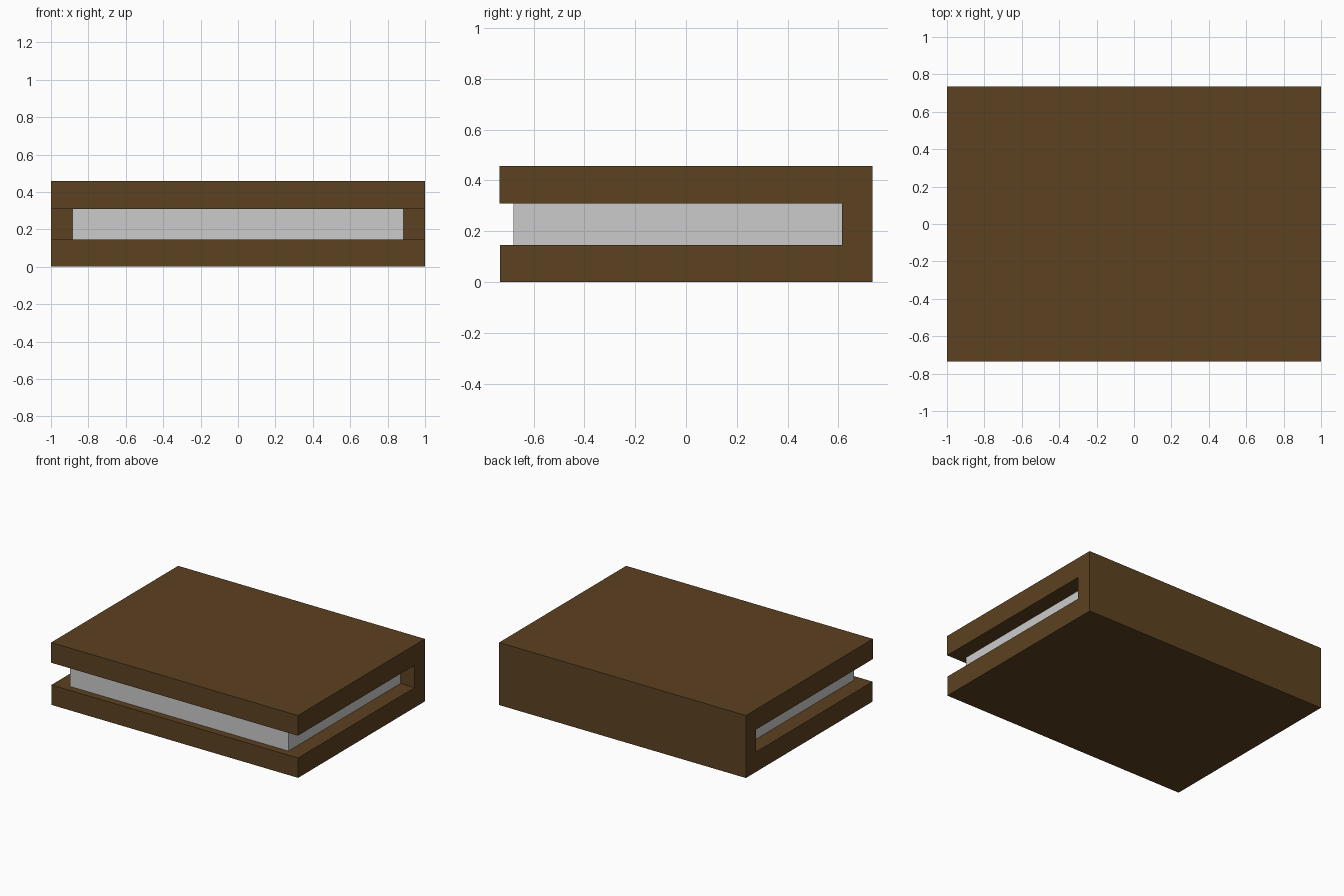
import bpy

if "Cube" in bpy.data.objects:
    bpy.data.objects.remove(bpy.data.objects["Cube"])


def extrude_x(name, profile, half_width):
    """Extrude a closed (y, z) profile symmetrically along x."""
    n = len(profile)
    verts = [(x, y, z) for x in (-half_width, half_width) for y, z in profile]
    faces = [tuple(range(n))[::-1], tuple(range(n, 2 * n))]
    faces += [(i, (i + 1) % n, n + (i + 1) % n, n + i) for i in range(n)]
    mesh = bpy.data.meshes.new(name)
    mesh.from_pydata(verts, [], faces)
    obj = bpy.data.objects.new(name, mesh)
    bpy.context.collection.objects.link(obj)
    return obj


FRONT, BACK, HEIGHT = -0.735, 0.735, 0.458
SPINE, LOW, HIGH = 0.615, 0.146, 0.31

# Cover: two thick boards joined by the spine at the back
cover = extrude_x("cover", [
    (FRONT, 0), (BACK, 0), (BACK, HEIGHT), (FRONT, HEIGHT),
    (FRONT, HIGH), (SPINE, HIGH), (SPINE, LOW), (FRONT + 0.003, LOW),
    (FRONT + 0.003, 0)][1:], 1.0)
leather = bpy.data.materials.new("brown_leather")
leather.diffuse_color = (0.107, 0.054, 0.015, 1)
leather.use_nodes = True
leather.node_tree.nodes["Principled BSDF"].inputs["Base Color"].default_value = leather.diffuse_color
cover.data.materials.append(leather)

# Page block, set in from the cover edges
pages = extrude_x("pages", [
    (-0.68, LOW), (SPINE, LOW), (SPINE, HIGH), (-0.68, HIGH)], 0.885)
